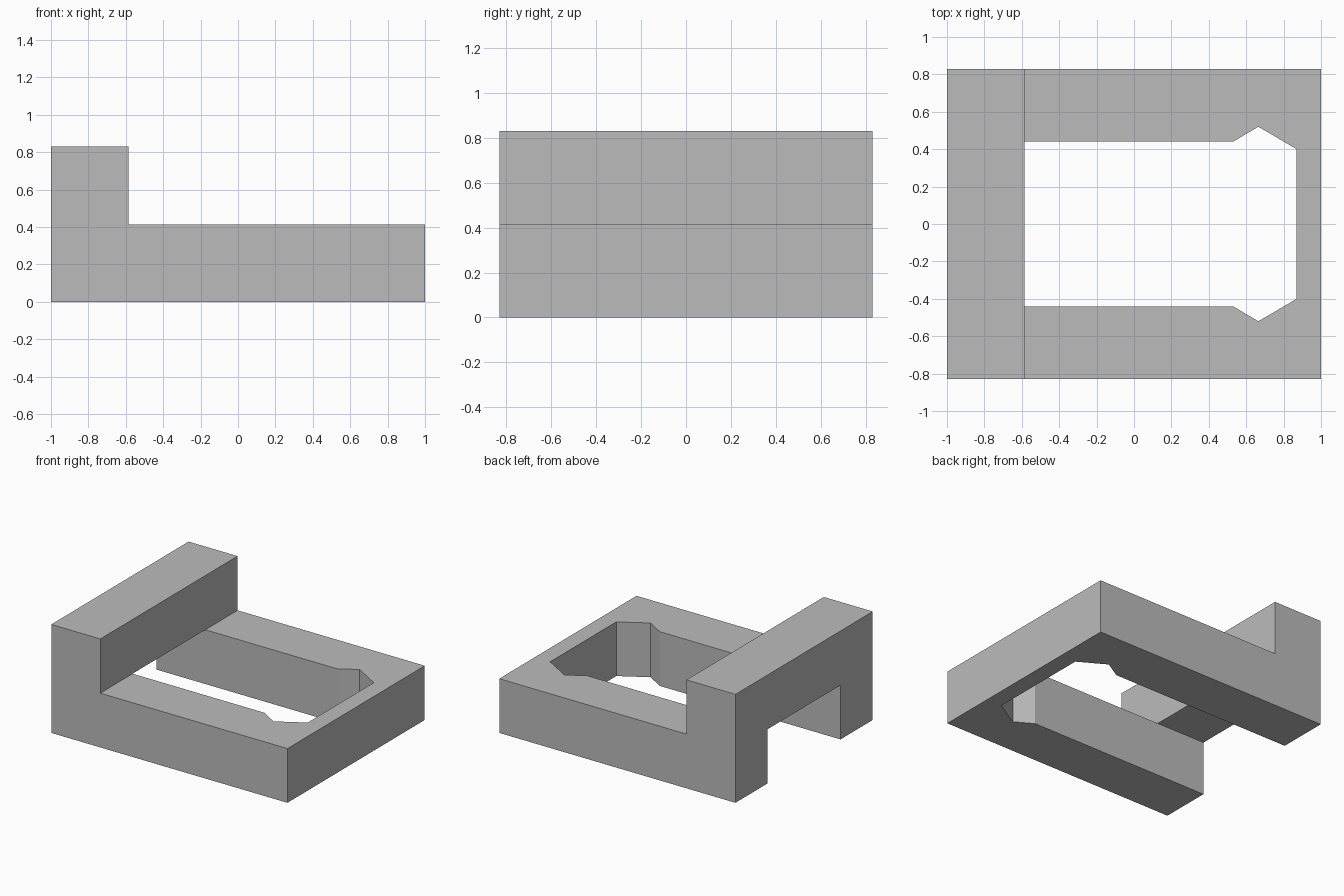
import bpy
import bmesh
from mathutils import Vector

cube = bpy.data.objects.get("Cube")
if cube:
    bpy.data.objects.remove(cube, do_unlink=True)

HALF_X, HALF_Y = 1.0, 0.83
STEP_X, STEP_Z, TOP_Z = -0.585, 0.415, 0.83
SLOT_Y = 0.44

grey = bpy.data.materials.new("plain grey")
grey.use_nodes = True
colour = (0.5, 0.5, 0.5, 1)
grey.diffuse_color = colour
grey.node_tree.nodes["Principled BSDF"].inputs["Base Color"].default_value = colour


def prism(name, points, direction):
    """Extrude a closed outline along a direction into a solid."""
    bm = bmesh.new()
    face = bm.faces.new([bm.verts.new(p) for p in points])
    out = bmesh.ops.extrude_face_region(bm, geom=[face], use_keep_orig=True)
    moved = [v for v in out["geom"] if isinstance(v, bmesh.types.BMVert)]
    bmesh.ops.translate(bm, verts=moved, vec=Vector(direction))
    bmesh.ops.recalc_face_normals(bm, faces=bm.faces)
    mesh = bpy.data.meshes.new(name)
    bm.to_mesh(mesh)
    bm.free()
    mesh.materials.append(grey)
    obj = bpy.data.objects.new(name, mesh)
    bpy.context.collection.objects.link(obj)
    return obj


def cut(body, cutter):
    """Subtract the cutter from the body, then discard it."""
    cutter.hide_render = True
    mod = body.modifiers.new("cut", "BOOLEAN")
    mod.operation, mod.solver, mod.object = "DIFFERENCE", "EXACT", cutter
    bpy.context.view_layer.objects.active = body
    bpy.ops.object.modifier_apply(modifier=mod.name)
    bpy.data.objects.remove(cutter, do_unlink=True)


# Stepped body: low frame with a raised bar along the right end
side = [(-HALF_X, 0), (HALF_X, 0), (HALF_X, STEP_Z), (STEP_X, STEP_Z),
        (STEP_X, TOP_Z), (-HALF_X, TOP_Z)]
body = prism("stepped_frame", [(x, -HALF_Y, z) for x, z in side], (0, 2 * HALF_Y, 0))

# Slot with notched corners, open under the bar
half = [(-1.2, SLOT_Y), (0.53, SLOT_Y), (0.665, 0.52), (0.87, 0.40)]
outline = half + [(x, -y) for x, y in reversed(half)]
cut(body, prism("slot_cutter", [(x, y, -0.2) for x, y in outline], (0, 0, STEP_Z + 0.2)))
